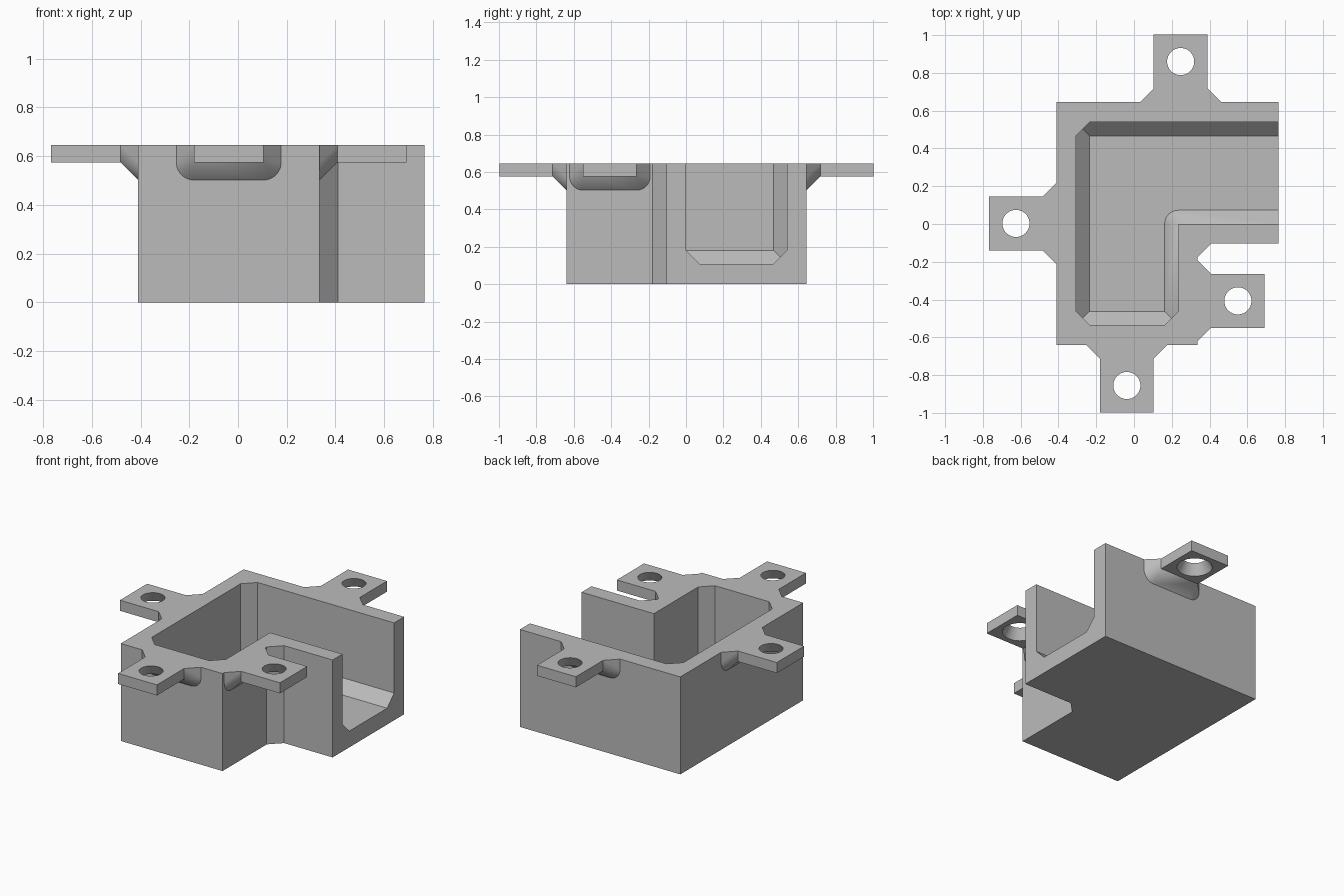
import bpy, bmesh
from math import sin, cos, pi, radians
from mathutils import Matrix, Vector

if "Cube" in bpy.data.objects:
    bpy.data.objects.remove(bpy.data.objects["Cube"], do_unlink=True)

TOP = 0.645      # rim height
FLOOR = 0.108    # cavity floor height
C = 0.073        # common chamfer size
TAB_Z = 0.575    # underside of the tabs
HALF = 0.1425    # half width of a tab

grey = bpy.data.materials.new("plain grey")
grey.use_nodes = True
grey.diffuse_color = (0.5, 0.5, 0.5, 1)
grey.node_tree.nodes["Principled BSDF"].inputs["Base Color"].default_value = (0.5, 0.5, 0.5, 1)


def make(name, bm, matrix=Matrix()):
    bmesh.ops.transform(bm, matrix=matrix, verts=bm.verts)
    bmesh.ops.recalc_face_normals(bm, faces=bm.faces)
    mesh = bpy.data.meshes.new(name)
    bm.to_mesh(mesh)
    bm.free()
    mesh.materials.append(grey)
    ob = bpy.data.objects.new(name, mesh)
    bpy.context.collection.objects.link(ob)
    return ob


def loft(rings):
    """Closed solid through rings of equal point count."""
    bm = bmesh.new()
    loops = [[bm.verts.new(p) for p in ring] for ring in rings]
    for a, b in zip(loops, loops[1:]):
        for i in range(len(a)):
            j = (i + 1) % len(a)
            bm.faces.new((a[i], a[j], b[j], b[i]))
    bm.faces.new(loops[0])
    bm.faces.new(loops[-1])
    bmesh.ops.remove_doubles(bm, verts=bm.verts, dist=1e-5)
    return bm


def prism(plan, z0, z1):
    return loft([[(x, y, z) for x, y in plan] for z in (z0, z1)])


def combine(target, tool, operation):
    mod = target.modifiers.new(operation.title(), "BOOLEAN")
    mod.operation, mod.object, mod.solver = operation, tool, "EXACT"
    bpy.context.view_layer.objects.active = target
    bpy.ops.object.modifier_apply(modifier=mod.name)
    bpy.data.objects.remove(tool, do_unlink=True)


# Outer block with the notched, chamfered front corner
housing = make("mounting_housing", prism(
    [(-0.41, -0.64), (0.335, -0.64), (0.335, -0.178), (0.41, -0.103),
     (0.765, -0.103), (0.765, 0.645), (-0.41, 0.645)], 0, TOP))

# L-shaped cavity limits
X0, X1, Y0, Y1, END = -0.308, 0.235, -0.535, 0.54, 0.9


def cavity_ring(inset, z):
    # the inner corner is rounded wherever the outline is inset
    arc = [(X1 + inset * cos(a), inset * sin(a), z)
           for a in (pi - i * pi / 16 for i in range(9))]
    return [(X0 + inset, Y0 + inset, z), (X1 - inset, Y0 + inset, z), *arc,
            (END, inset, z), (END, Y1 - inset, z), (X0 + inset, Y1 - inset, z)]


cavity = make("cavity_cutter", loft(
    [cavity_ring(C, FLOOR), cavity_ring(0, FLOOR + C)]))
shaft = make("shaft_cutter", prism([p[:2] for p in [
    (X0, Y0), (X1, Y0), (X1, 0), (END, 0), (END, Y1), (X0, Y1)]], FLOOR + C, 0.8))
combine(cavity, shaft, "UNION")

# Chamfer the upright corners of the cavity
corners = make("corner_limit", prism(
    [(X0 + C, Y0), (X1 - C, Y0), (X1, Y0 + C), (X1 + 0.2, Y0 + C), (X1 + 0.2, -0.2),
     (END + 0.1, -0.2), (END + 0.1, Y1 + 0.1), (X0 + C + 0.1, Y1 + 0.1),
     (X0, Y1 - C), (X0, Y0 + C)], 0, 0.75))
combine(cavity, corners, "INTERSECT")
combine(housing, cavity, "DIFFERENCE")


def tab_root():
    """Chamfered gusset that blends a tab into the wall."""
    bm = bmesh.new()
    for side in (-1, 1):
        profile = [(HALF + C, TOP)]
        for i in range(9):
            a = i * pi / 16
            profile.append((HALF + C * cos(a), TAB_Z - C * sin(a)))
        for u, z in profile:
            for depth in (-0.03, 0):
                bm.verts.new((side * u, depth, z))
        for z in (TAB_Z, TOP):
            bm.verts.new((side * HALF, C, z))
    hull = bmesh.ops.convex_hull(bm, input=bm.verts)
    spare = {v for v in hull["geom_interior"] if isinstance(v, bmesh.types.BMVert)}
    bmesh.ops.delete(bm, geom=list(spare), context="VERTS")
    return bm


def add_tab(x, y, turn):
    place = Matrix.Translation((x, y, 0)) @ Matrix.Rotation(radians(turn), 4, "Z")
    combine(housing, make("tab_root", tab_root(), place), "UNION")
    plate = prism([(-HALF, -0.03), (HALF, -0.03), (HALF, 0.357), (-HALF, 0.357)], TAB_Z, TOP)
    combine(housing, make("tab_plate", plate, place), "UNION")
    # countersunk hole, wider underneath
    hole = bmesh.new()
    depth = TOP - TAB_Z + 0.04
    bmesh.ops.create_cone(hole, cap_ends=True, segments=48, radius1=0.116, radius2=0.062,
                          depth=depth,
                          matrix=Matrix.Translation((0, 0.215, (TOP + TAB_Z) / 2)))
    combine(housing, make("hole_cutter", hole, place), "DIFFERENCE")


# Tabs on all four sides, turned to point outwards
add_tab(-0.038, -0.64, 180)
add_tab(-0.41, 0.003, 90)
add_tab(0.247, 0.645, 0)
add_tab(0.335, -0.407, -90)

# Tidy seams between coplanar faces
bm = bmesh.new()
bm.from_mesh(housing.data)
bmesh.ops.remove_doubles(bm, verts=bm.verts, dist=1e-4)
bmesh.ops.dissolve_limit(bm, angle_limit=radians(0.5), verts=bm.verts, edges=bm.edges)
bm.to_mesh(housing.data)
bm.free()

bpy.ops.object.select_all(action="DESELECT")
housing.select_set(True)
bpy.context.view_layer.objects.active = housing
bpy.ops.object.shade_smooth_by_angle(angle=radians(15))
